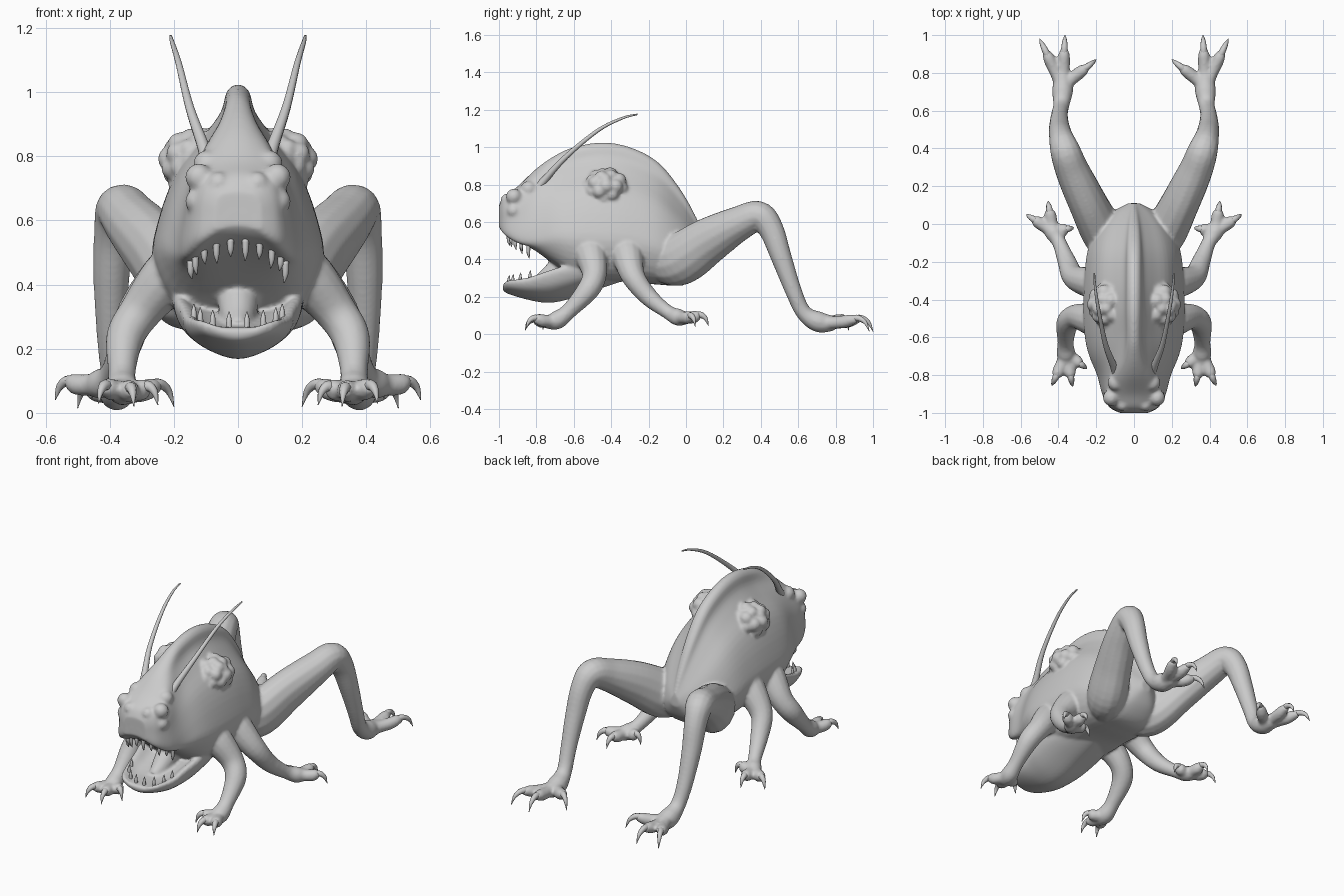
import bpy, bmesh, math
from mathutils import Vector, Matrix

if "Cube" in bpy.data.objects:
    bpy.data.objects.remove(bpy.data.objects["Cube"])

grey = bpy.data.materials.new("skin grey")
grey.diffuse_color = (0.6, 0.6, 0.6, 1)
grey.use_nodes = True
grey.node_tree.nodes["Principled BSDF"].inputs["Base Color"].default_value = grey.diffuse_color


def spline(pts, n, closed=False):
    """Catmull-Rom samples through points of any dimension."""
    out, m = [], len(pts)
    get = lambda i: pts[i % m] if closed else pts[max(0, min(m - 1, i))]
    for i in range(m if closed else m - 1):
        a, b, c, d = (get(i + k) for k in (-1, 0, 1, 2))
        for j in range(n):
            t = j / n
            out.append([0.5 * (2 * q + (r - p) * t + (2 * p - 5 * q + 4 * r - s) * t * t
                               + (3 * q - p - 3 * r + s) * t ** 3) for p, q, r, s in zip(a, b, c, d)])
    if not closed:
        out.append(list(pts[-1]))
    return out


def loft(bm, rings):
    """Skin a list of equal rings and cap both ends."""
    vs = [[bm.verts.new(p) for p in r] for r in rings]
    n = len(vs[0])
    for a, b in zip(vs, vs[1:]):
        for i in range(n):
            bm.faces.new((a[i], a[(i + 1) % n], b[(i + 1) % n], b[i]))
    bm.faces.new(vs[0][::-1])
    bm.faces.new(vs[-1])


def tube(bm, pts, s=1, sides=14, n=5):
    """Limb through (x, y, z, radius[, x flattening]) points; s mirrors x."""
    sm = spline([(p[0] * s, *p[1:]) for p in pts], n)
    cs = [Vector(p[:3]) for p in sm]
    rings, u, old = [], None, None
    for i, c in enumerate(cs):
        t = (cs[min(i + 1, len(cs) - 1)] - cs[max(i - 1, 0)]).normalized()
        u = t.orthogonal().normalized() if u is None else old.rotation_difference(t) @ u
        old, w = t, t.cross(u)
        r = max(sm[i][3], 0.0015)
        flat = Matrix.Diagonal((sm[i][4] if len(sm[i]) > 4 else 1, 1, 1))
        rings.append([c + r * (flat @ (math.cos(k * math.tau / sides) * u + math.sin(k * math.tau / sides) * w))
                      for k in range(sides)])
    loft(bm, rings)


def ball(bm, c, r, s=1, scale=(1, 1, 1)):
    m = Matrix.Translation((c[0] * s, c[1], c[2])) @ Matrix.Diagonal((*scale, 1))
    bmesh.ops.create_icosphere(bm, subdivisions=3, radius=r, matrix=m)


def finish(bm, name):
    bmesh.ops.recalc_face_normals(bm, faces=bm.faces[:])
    me = bpy.data.meshes.new(name)
    for f in bm.faces:
        f.smooth = True
    bm.to_mesh(me)
    bm.free()
    me.materials.append(grey)
    ob = bpy.data.objects.new(name, me)
    bpy.context.collection.objects.link(ob)
    return ob


def ring(half, y, w, zb, zt):
    full = half + [(-u, v) for u, v in half[-2:0:-1]]
    return [(u * w, y, zb + v * (zt - zb)) for u, v in spline(full, 4, True)]


skin, claws = bmesh.new(), bmesh.new()

# Torso and upper head: crested section blends into a blocky, hollow-roofed head
HEAD = [(0, 1), (.35, .98), (.75, .9), (.93, .68), (.97, .4), (1, .1), (.88, 0), (.55, .06), (0, .1)]
TORSO = [(0, 1), (.13, .97), (.2, .885), (.4, .785), (.71, .64), (.93, .44), (1, .25), (.7, .05), (0, 0)]
BODY = [(-1.0, .075, .57, .69, 0), (-.97, .13, .53, .74, 0), (-.9, .17, .48, .79, .1),
        (-.8, .2, .42, .885, .5), (-.7, .237, .36, .955, .85), (-.6, .257, .3, 1.0, 1),
        (-.45, .265, .28, 1.025, 1), (-.3, .26, .28, 1.0, 1), (-.15, .245, .265, .92, 1),
        (-.03, .2, .265, .775, 1), (.06, .118, .33, .615, 1), (.11, .03, .42, .5, 1)]
rings = []
for y, w, zb, zt, k in spline(BODY, 5):
    half = [(a + (c - a) * k, b + (d - b) * k) for (a, b), (c, d) in zip(HEAD, TORSO)]
    rings.append(ring(half, y, w, zb, zt))
loft(skin, rings)

# Lower jaw: shallow scoop with a keeled underside, and the throat rising behind it
JAW = [(0, .7), (.55, .74), (.85, .95), (.97, .95), (1, .78), (.87, .45), (.5, .16), (0, 0)]
SCOOP = [(-.98, .07, .235, .275), (-.95, .125, .215, .29), (-.85, .165, .185, .305), (-.75, .182, .168, .34),
         (-.65, .2, .18, .37), (-.5, .2, .23, .39), (-.35, .14, .28, .38)]
loft(skin, [ring(JAW, *p) for p in spline(SCOOP, 5)])
tube(skin, [(0, -.82, .265, .03), (0, -.74, .3, .055), (0, -.66, .37, .065), (0, -.6, .45, .06)])

# Limbs (x, y, z, radius[, x flattening]), toe start, toe tips and toe arch
LEGS = [
    ([(.16, -.52, .46, .10), (.228, -.505, .41, .085), (.305, -.49, .315, .066), (.352, -.525, .235, .06),
      (.362, -.625, .125, .043), (.36, -.69, .075, .05), (.355, -.75, .06, .032)],
     (.358, -.69, .07), [(.435, -.855, .03), (.325, -.86, .02), (.25, -.765, .025)], 1),
    ([(.16, -.32, .46, .10), (.23, -.31, .41, .085), (.318, -.28, .305, .063), (.355, -.2, .2, .05),
      (.395, -.1, .12, .038), (.43, -.04, .09, .046), (.445, .01, .085, .03)],
     (.43, -.04, .09), [(.57, .05, .04), (.455, .12, .045), (.32, -.02, .05)], 1),
    ([(.11, -.13, .38, .11, .8), (.175, -.03, .4, .14, .75), (.25, .12, .5, .125, .78), (.325, .28, .59, .095, .95),
      (.365, .39, .632, .08, 1), (.385, .455, .56, .068, .95), (.395, .51, .41, .056, 1), (.395, .575, .23, .045, 1),
      (.385, .63, .115, .043, 1), (.378, .71, .065, .056, 1), (.378, .79, .058, .04, 1)],
     (.378, .73, .06), [(.365, 1.0, .015), (.5, .98, .015), (.2, .87, .02)], 1.3),
]
for s in (1, -1):
    for path, start, tips, arch in LEGS:
        tube(skin, path, s)
        a = Vector(start)
        for tip in tips:
            d = Vector(tip) - a
            at = lambda f, up, r: (*(a + d * f + Vector((0, 0, up * arch))), r)
            tube(skin, [at(0, 0, .042), at(.25, .01, .034), at(.48, .022, .034), at(.62, .034, .03),
                        at(.74, .04, .018)], s)
            tube(claws, [at(.6, .036, .02), at(.76, .046, .017), at(.91, .034, .011), at(1, 0, .001)], s, 8)

    # Warty mound on each flank
    c, n = Vector((.14, -.43, .78)), Vector((.8, 0, .6))
    ball(skin, c, .08, s, (1, 1.2, 1.1))
    rot = n.to_track_quat('Z', 'Y')
    for i in range(18):
        h = 1 - i / 17
        q = math.sqrt(1 - h * h)
        p = rot @ Vector((q * math.cos(i * 2.4), q * math.sin(i * 2.4), h)) * .07
        ball(skin, c + Vector((p.x, p.y * 1.25, p.z * 1.1)), .033 + .004 * (i % 3), s)

    # Cluster of eyes, brow and nostrils
    for p, r in [((.122, -.92, .735), .043), ((.06, -.955, .715), .037), ((.125, -.92, .66), .04),
                 ((.09, -.955, .635), .034), ((.026, -.98, .62), .022), ((.095, -.84, .775), .045)]:
        ball(skin, p, r, s)

body = finish(skin, "body_and_legs")
rm = body.modifiers.new("blend", 'REMESH')
rm.mode, rm.voxel_size, rm.use_smooth_shade = 'VOXEL', .009, True
sm = body.modifiers.new("soften", 'SMOOTH')
sm.factor, sm.iterations = .5, 5
finish(claws, "claws")

# Antennae
feelers = bmesh.new()
for s in (1, -1):
    tube(feelers, [(.09, -.82, .75, .026), (.105, -.76, .82, .02), (.15, -.64, .95, .014),
                   (.185, -.47, 1.09, .01), (.205, -.34, 1.155, .007), (.21, -.26, 1.175, .004)], s, 10)
finish(feelers, "antennae")

# Teeth along both lips
teeth = bmesh.new()
for i in range(10):
    a = math.radians(-80 + 160 * i / 9)
    x, y, z = .15 * math.sin(a), -.82 - .13 * math.cos(a), .445 + .085 * math.cos(a)
    ln = .055 if i % 2 else .042
    tube(teeth, [(x, y, z + .015, .011), (x, y, z - ln * .5, .009), (x * .97, y + .005, z - ln, .001)], 1, 8, 3)
for i in range(8):
    a = math.radians(-80 + 160 * i / 7)
    x, y, z = .14 * math.sin(a), -.81 - .14 * math.cos(a), .31 - .03 * math.cos(a)
    tube(teeth, [(x, y, z - .02, .01), (x, y, z + .012, .008), (x, y + .003, z + .035, .001)], 1, 8, 3)
finish(teeth, "teeth")
